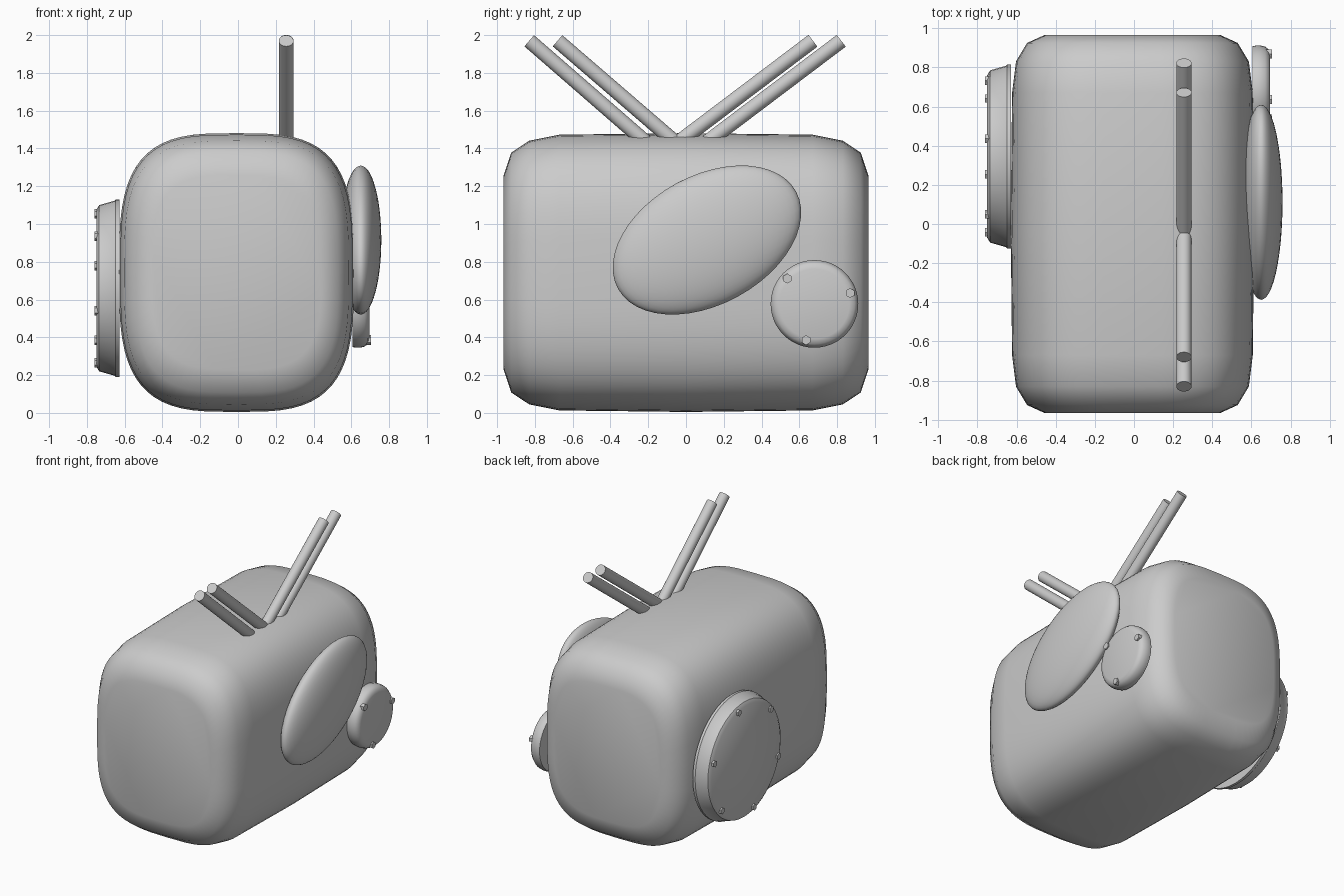
import bpy, bmesh
from math import cos, sin, pi, radians, copysign
from mathutils import Vector, Matrix

if "Cube" in bpy.data.objects:
    bpy.data.objects.remove(bpy.data.objects["Cube"])


def loft(name, rings, n, power, place, angle=40):
    """Capped loft of superellipse rings (offset, half_u, half_v); place maps (u, v, offset) to xyz."""
    bm = bmesh.new()
    loops = []
    for w, a, b in rings:
        loop = []
        for i in range(n):
            c, s = cos(2 * pi * i / n), sin(2 * pi * i / n)
            u = a * copysign(abs(c) ** (2 / power), c)
            v = b * copysign(abs(s) ** (2 / power), s)
            loop.append(bm.verts.new(place(u, v, w)))
        loops.append(loop)
    for r0, r1 in zip(loops, loops[1:]):
        for i in range(n):
            j = (i + 1) % n
            bm.faces.new((r0[i], r0[j], r1[j], r1[i]))
    bm.faces.new(loops[0])
    bm.faces.new(loops[-1])
    bmesh.ops.recalc_face_normals(bm, faces=bm.faces)
    return finish(name, bm, angle)


def finish(name, bm, angle=40):
    mesh = bpy.data.meshes.new(name)
    bm.to_mesh(mesh)
    bm.free()
    ob = bpy.data.objects.new(name, mesh)
    bpy.context.collection.objects.link(ob)
    bpy.ops.object.select_all(action='DESELECT')
    ob.select_set(True)
    bpy.context.view_layer.objects.active = ob
    bpy.ops.object.shade_smooth_by_angle(angle=radians(angle))
    return ob


def rod(name, p0, p1, radius, sides):
    p0, p1 = Vector(p0), Vector(p1)
    d = p1 - p0
    rot = d.to_track_quat('Z', 'Y').to_matrix().to_4x4()
    bm = bmesh.new()
    bmesh.ops.create_cone(bm, cap_ends=True, segments=sides, radius1=radius, radius2=radius,
                          depth=d.length, matrix=Matrix.Translation((p0 + p1) / 2) @ rot)
    return finish(name, bm)


# Rounded body: superellipse section, stepped in towards both ends
half = [(0.965, 0.45, 0.515), (0.925, 0.538, 0.635), (0.83, 0.595, 0.698), (0.67, 0.615, 0.73)]
rings = [(-y, a, b) for y, a, b in half] + [(0, 0.622, 0.738)] + half[::-1]
loft("body", rings, 64, 3.3, lambda u, v, w: (u - 0.008, w, v + 0.743), 60)

# Two pairs of slanted rods on top
for i, (y0, y1) in enumerate([(-0.255, -0.83), (-0.10, -0.68), (0.01, 0.672), (0.16, 0.822)]):
    base, tip = Vector((0.255, y0, 1.47)), Vector((0.255, y1, 1.97))
    rod(f"top_rod_{i + 1}", base - (tip - base).normalized() * 0.1, tip, 0.039, 24)

# Tilted lens-shaped pod on the right
bm = bmesh.new()
bmesh.ops.create_uvsphere(
    bm, u_segments=48, v_segments=24, radius=1,
    matrix=Matrix.Translation((0.65, 0.111, 0.915)) @ Matrix.Rotation(radians(28.6), 4, 'X')
    @ Matrix.Diagonal((0.109, 0.537, 0.341, 1)))
finish("side_pod", bm)


def bolted_cover(name, side, cy, cz, profile, bolt_r, bolt_angles, face_x, bolt_size):
    loft(name, [(x, r, r) for x, r in profile], 48, 2,
         lambda u, v, w: (side * w, cy + u, cz + v))
    for i, a in enumerate(bolt_angles):
        y, z = cy + bolt_r * cos(radians(a)), cz + bolt_r * sin(radians(a))
        rod(f"{name}_bolt_{i + 1}", (side * (face_x - 0.02), y, z),
            (side * (face_x + 0.011), y, z), bolt_size, 6)


# Small round cover on the right with three bolts
bolted_cover("small_cover", 1, 0.68, 0.577,
             [(0.605, 0.228), (0.625, 0.232), (0.645, 0.232), (0.67, 0.226), (0.688, 0.212), (0.696, 0.185)],
             0.197, [17, 137, 257], 0.694, 0.026)

# Large round cover on the left with six bolts
bolted_cover("large_cover", -1, 0.345, 0.66,
             [(0.628, 0.47), (0.648, 0.47), (0.655, 0.463), (0.735, 0.44), (0.75, 0.415)],
             0.405, [17 + 60 * k for k in range(6)], 0.75, 0.025)
